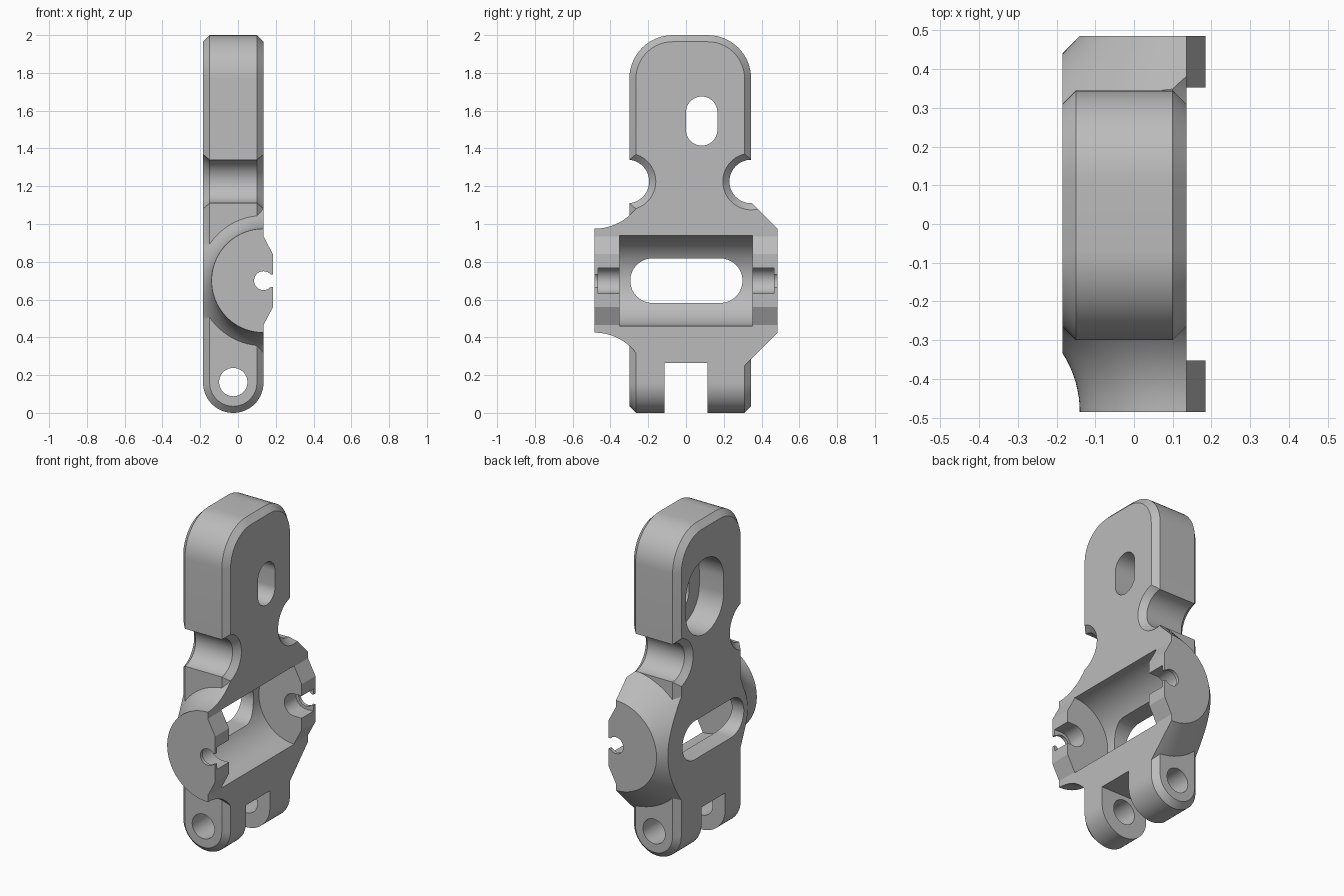
import bpy, bmesh, math

cube = bpy.data.objects.get("Cube")
if cube:
    bpy.data.objects.remove(cube, do_unlink=True)

metal = bpy.data.materials.new("plain grey")
metal.use_nodes = True
GREY = (0.5, 0.5, 0.5, 1)
metal.diffuse_color = GREY
metal.node_tree.nodes["Principled BSDF"].inputs["Base Color"].default_value = GREY


def rounded(cu, cv, hu, hv, r, n=14):
    """Outline of a rounded rectangle; a circle when hu = hv = r."""
    pts = []
    for k, (su, sv) in enumerate([(1, 1), (-1, 1), (-1, -1), (1, -1)]):
        for i in range(n + 1):
            a = math.pi / 2 * (k + i / n)
            pts.append((cu + su * (hu - r) + r * math.cos(a),
                        cv + sv * (hv - r) + r * math.sin(a)))
    return pts


def circle(cu, cv, r, n=24):
    return rounded(cu, cv, r, r, r, n)


def loft(name, axis, rings):
    """Solid through (depth, outline) rings stacked along x or y."""
    bm = bmesh.new()
    loops = []
    for d, pts in rings:
        loops.append([bm.verts.new((d, u, v) if axis == "x" else (u, d, v)) for u, v in pts])
    for a, b in zip(loops, loops[1:]):
        for i in range(len(a)):
            j = (i + 1) % len(a)
            bm.faces.new((a[i], a[j], b[j], b[i]))
    bm.faces.new(loops[0])
    bm.faces.new(loops[-1])
    bmesh.ops.remove_doubles(bm, verts=bm.verts, dist=1e-5)
    bmesh.ops.recalc_face_normals(bm, faces=bm.faces)
    mesh = bpy.data.meshes.new(name)
    bm.to_mesh(mesh)
    bm.free()
    mesh.materials.append(metal)
    ob = bpy.data.objects.new(name, mesh)
    bpy.context.scene.collection.objects.link(ob)
    return ob


def prism(name, axis, a, b, pts):
    return loft(name, axis, [(a, pts), (b, pts)])


def combine(target, tool, operation):
    mod = target.modifiers.new(operation, "BOOLEAN")
    mod.operation, mod.object, mod.solver = operation, tool, "EXACT"
    bpy.context.view_layer.update()
    dg = bpy.context.evaluated_depsgraph_get()
    mesh = bpy.data.meshes.new_from_object(target.evaluated_get(dg))
    target.modifiers.clear()
    target.data = mesh
    bpy.data.objects.remove(tool, do_unlink=True)


BACK, FACE, C = -0.185, 0.135, 0.035      # plate faces and chamfer width
Y0, Y1 = -0.30, 0.345                     # plate sides
MID, HALF = (Y0 + Y1) / 2, (Y1 - Y0) / 2
AX, AZ = 0.135, 0.70                      # drum axis
PX, PR = (BACK + FACE) / 2, (FACE - BACK) / 2


# Upper plate with round shoulders and chamfered rims
def shoulder(c):
    return rounded(MID, 1.15, HALF - c, 0.85 - c, 0.23 - c)


body = loft("bracket_body", "x", [(BACK, shoulder(C)), (BACK + C, shoulder(0)),
                                  (FACE - C, shoulder(0)), (FACE, shoulder(C))])


# Lower plate with a rounded foot
def foot(c):
    return rounded(PX, 0.5, PR - c, 0.5 - c, PR - c, 20)


combine(body, loft("foot", "y", [(Y0, foot(C)), (Y0 + C, foot(0)),
                                 (Y1 - C, foot(0)), (Y1, foot(C))]), "UNION")

# Cross drum: curved flare at the front, cone at the back, lugs on the open side
END, R, FLARE = 0.485, 0.275, 0.28
rings = []
for i in range(13):
    dy = 0.225 * i / 12
    rings.append((-END + dy, circle(AX, AZ, R + FLARE - math.sqrt(FLARE ** 2 - dy ** 2))))
rings += [(0.31, circle(AX, AZ, R + END - 0.31)), (END, circle(AX, AZ, R))]
drum = loft("cross_drum", "y", rings)
outline = [(BACK, 0.1), (FACE, 0.1), (FACE, 0.465), (0.185, 0.56),
           (0.185, 0.84), (FACE, 0.935), (FACE, 1.3), (BACK, 1.3)]
combine(drum, prism("drum_trim", "y", -0.6, 0.6, outline), "INTERSECT")
combine(body, drum, "UNION")

# Chamfered waist notches
for y in (-0.31, Y1):
    r, e = 0.115, 0.05
    notch = loft("notch", "x", [(BACK - e, circle(y, 1.225, r + C + e)), (BACK + C, circle(y, 1.225, r)),
                                (FACE - C, circle(y, 1.225, r)), (FACE + e, circle(y, 1.225, r + C + e))])
    combine(body, notch, "DIFFERENCE")

# Openings: channel, windows, fork gap, foot pin and axle seats
cutters = [
    prism("channel", "y", -0.352, 0.352, circle(AX, AZ, 0.24)),
    prism("channel_window", "x", -0.4, 0.4, rounded(0.002, AZ, 0.297, 0.118, 0.118)),
    prism("upper_slot", "x", -0.4, 0.4, rounded(0.083, 1.545, 0.083, 0.13, 0.083)),
    prism("slot_recess", "x", -0.4, -0.02, rounded(0.083, 1.545, 0.183, 0.23, 0.183)),
    prism("fork_gap", "x", -0.4, 0.4, rounded(0, 0, 0.115, 0.265, 0)),
    prism("foot_pin_hole", "y", -0.6, 0.6, circle(PX, 0.163, 0.075)),
    prism("axle_hole", "y", -0.6, 0.6, circle(AX, AZ, 0.05)),
    prism("axle_slit", "y", -0.6, 0.6, rounded(0.24, AZ, 0.12, 0.033, 0.02)),
    prism("axle_seat", "y", -0.465, 0.465, rounded(0.235, AZ, 0.168, 0.068, 0.068)),
]
for cutter in cutters:
    combine(body, cutter, "DIFFERENCE")

# Smooth curved walls, keep machined edges sharp
bpy.ops.object.select_all(action="DESELECT")
body.select_set(True)
bpy.context.view_layer.objects.active = body
bpy.ops.object.shade_smooth_by_angle(angle=math.radians(25))
